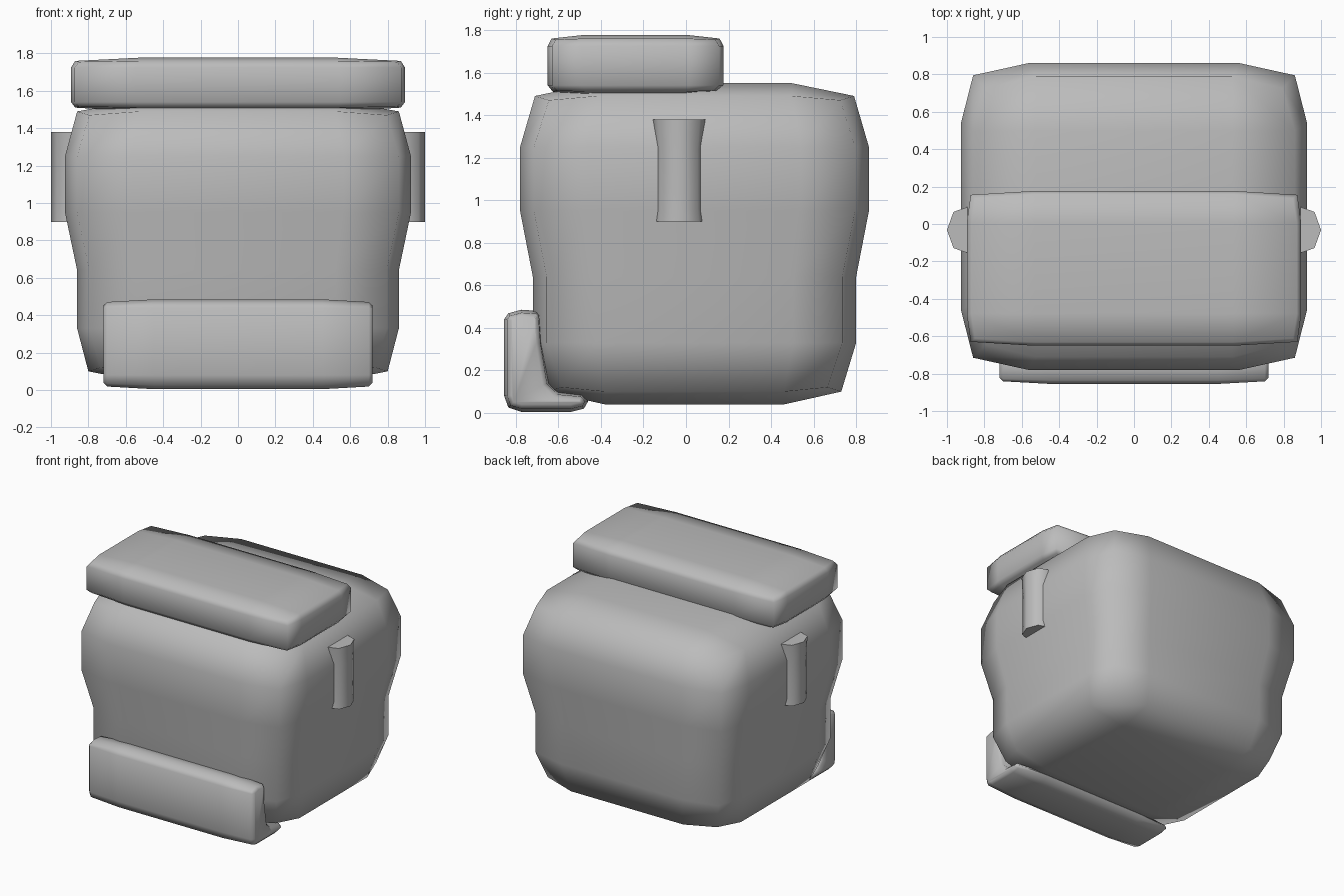
import bpy, bmesh
from mathutils import Vector

if "Cube" in bpy.data.objects:
    bpy.data.objects.remove(bpy.data.objects["Cube"], do_unlink=True)

grey = bpy.data.materials.new("plain grey")
grey.use_nodes = True
COLOUR = (0.5, 0.5, 0.5, 1)
grey.diffuse_color = COLOUR
grey.node_tree.nodes["Principled BSDF"].inputs["Base Color"].default_value = COLOUR


def finish(name, bm, angle):
    bmesh.ops.recalc_face_normals(bm, faces=bm.faces)
    mesh = bpy.data.meshes.new(name)
    bm.to_mesh(mesh)
    bm.free()
    mesh.materials.append(grey)
    ob = bpy.data.objects.new(name, mesh)
    bpy.context.collection.objects.link(ob)
    bpy.ops.object.select_all(action='DESELECT')
    ob.select_set(True)
    bpy.context.view_layer.objects.active = ob
    bpy.ops.object.shade_smooth_by_angle(angle=angle)
    return ob


def bridge(bm, a, b):
    n = len(a)
    for i in range(n):
        bm.faces.new((a[i], a[(i + 1) % n], b[(i + 1) % n], b[i]))


def soft_box(name, cy, levels, low, high, cut, droop):
    """Stack of rounded rectangles (z, half x, half y) closed by soft caps."""
    bm = bmesh.new()
    k = 0.61
    rings = []
    for n, (z, hx, hy) in enumerate(levels):
        dz = droop if n == 0 else -droop if n == len(levels) - 1 else 0
        c = (hx - cut, hy - cut)
        quarter = [(hx, hy * k, 0), (c[0], c[1], dz), (hx * k, hy, 0)]
        pts = []
        for sx, sy in ((1, 1), (-1, 1), (-1, -1), (1, -1)):
            part = quarter if sx * sy > 0 else quarter[::-1]
            pts += [(x * sx, cy + y * sy, z + d) for x, y, d in part]
        rings.append([bm.verts.new(p) for p in pts])
    for a, b in zip(rings, rings[1:]):
        bridge(bm, a, b)
    for ring, level, z in ((rings[0], levels[0], low), (rings[-1], levels[-1], high)):
        x, y = level[1] * k, level[2] * k
        inner = [bm.verts.new((x * sx, cy + y * sy, z))
                 for sx, sy in ((1, 1), (-1, 1), (-1, -1), (1, -1))]
        bm.faces.new(inner)
        for q in range(4):
            r = ring[3 * q:3 * q + 3]
            bm.faces.new(r + [inner[q]])
            bm.faces.new((r[2], ring[(3 * q + 3) % 12], inner[(q + 1) % 4], inner[q]))
    return finish(name, bm, 1.2)


# Head: bulging upper half, narrower lower half
soft_box("head", 0.04, [
    (0.10, 0.80, 0.69), (0.33, 0.86, 0.76), (0.64, 0.86, 0.76),
    (0.95, 0.925, 0.82), (1.25, 0.925, 0.82), (1.49, 0.86, 0.75),
], 0.04, 1.55, 0.065, 0.02)

# Brow: thick slab overhanging the face
soft_box("brow", -0.237, [
    (1.51, 0.87, 0.39), (1.54, 0.893, 0.413),
    (1.725, 0.893, 0.413), (1.76, 0.87, 0.395),
], 1.49, 1.777, 0.02, 0.005)

# Jaw: L-shaped plate with a foot running under the head
profile = [(-0.855, 0.08), (-0.855, 0.44), (-0.835, 0.468), (-0.775, 0.485),
           (-0.70, 0.48), (-0.68, 0.46), (-0.67, 0.33), (-0.64, 0.14),
           (-0.60, 0.10), (-0.49, 0.09), (-0.46, 0.055), (-0.48, 0.02),
           (-0.54, 0.005), (-0.775, 0.005), (-0.835, 0.025)]


def inset(points, d):
    out = []
    for i, p in enumerate(points):
        t = Vector(points[(i + 1) % len(points)]) - Vector(points[i - 1])
        out.append(Vector(p) + Vector((t.y, -t.x)).normalized() * d)
    return out


bm = bmesh.new()
stations = [(0.72, 0.035), (0.70, 0.014), (0.45, 0)]
stations = [(-x, d) for x, d in stations] + stations[::-1]
rings = [[bm.verts.new((x, p[0], p[1])) for p in inset(profile, d)] for x, d in stations]
for a, b in zip(rings, rings[1:]):
    bridge(bm, a, b)
bm.faces.new(rings[0])
bm.faces.new(rings[-1])
finish("jaw", bm, 1.1)

# Ears: faceted upright bars, slightly flared at the ends
section = [(0.80, 0.108), (0.89, 0.108), (0.965, 0.085), (1.0, 0),
           (0.965, -0.085), (0.89, -0.108), (0.80, -0.108)]
for side, name in ((1, "left_ear"), (-1, "right_ear")):
    bm = bmesh.new()
    rings = [[bm.verts.new((side * x, y * flare - 0.032, z)) for x, y in section]
             for z, flare in ((0.90, 1.07), (0.96, 1.02), (1.24, 1.02), (1.38, 1.14))]
    for a, b in zip(rings, rings[1:]):
        bridge(bm, a, b)
    bm.faces.new(rings[0])
    bm.faces.new(rings[-1])
    finish(name, bm, 1.2)
